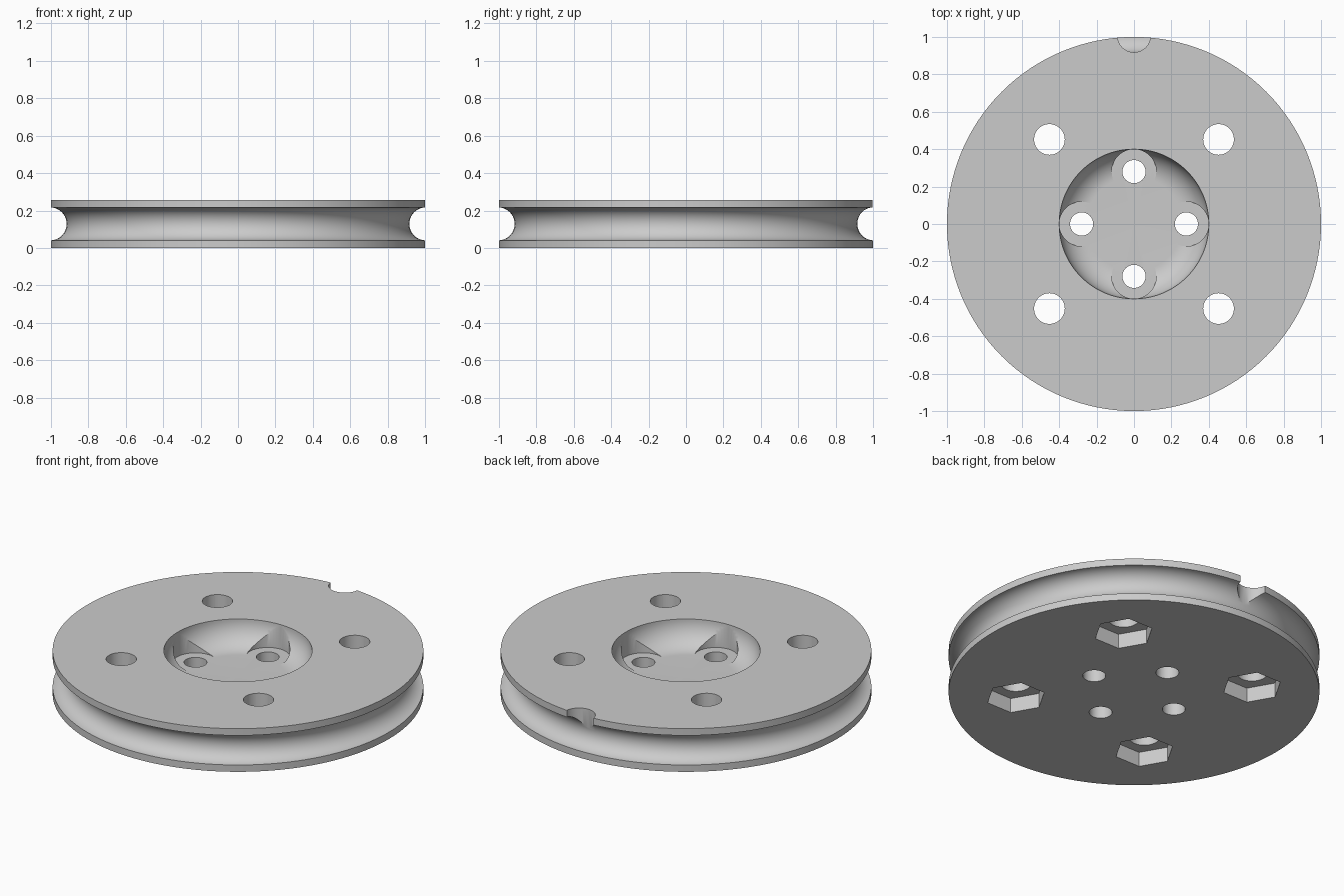
import bpy
import bmesh
from math import sin, cos, pi, radians
from mathutils import Matrix, Vector

cube = bpy.data.objects.get("Cube")
if cube:
    bpy.data.objects.remove(cube, do_unlink=True)

HEIGHT = 0.257
FLOOR = 0.111
BOWL = 0.4
MID = HEIGHT / 2

grey = bpy.data.materials.new("plain_grey")
grey.use_nodes = True
tone = (0.6, 0.6, 0.6, 1)
grey.diffuse_color = tone
grey.node_tree.nodes["Principled BSDF"].inputs["Base Color"].default_value = tone


def add_object(name, bm):
    mesh = bpy.data.meshes.new(name)
    bm.to_mesh(mesh)
    bm.free()
    mesh.materials.append(grey)
    obj = bpy.data.objects.new(name, mesh)
    bpy.context.collection.objects.link(obj)
    return obj


def arc(r, z, radius, start, end, steps):
    """Points (radius, height) along an arc, angles in degrees."""
    angles = [radians(start + (end - start) * i / steps) for i in range(steps + 1)]
    return [(r + radius * cos(a), z + radius * sin(a)) for a in angles]


def lathe(name, profile, steps):
    bm = bmesh.new()
    verts = [bm.verts.new((r, 0, z)) for r, z in profile]
    edges = [bm.edges.new(pair) for pair in zip(verts, verts[1:])]
    bmesh.ops.spin(bm, geom=verts + edges, cent=(0, 0, 0), axis=(0, 0, 1),
                   angle=2 * pi, steps=steps)
    bmesh.ops.remove_doubles(bm, verts=bm.verts, dist=1e-5)
    bmesh.ops.recalc_face_normals(bm, faces=bm.faces)
    return add_object(name, bm)


def cut(target, x, y, radius, bottom, top, sides=48):
    """Subtract an upright prism from the target."""
    bm = bmesh.new()
    place = Matrix.Translation(Vector((x, y, (bottom + top) / 2)))
    bmesh.ops.create_cone(bm, cap_ends=True, segments=sides, radius1=radius,
                          radius2=radius, depth=top - bottom, matrix=place)
    cutter = add_object("cutter", bm)
    cutter.hide_render = True
    mod = target.modifiers.new("cut", "BOOLEAN")
    mod.operation = "DIFFERENCE"
    mod.solver = "EXACT"
    mod.object = cutter
    bpy.context.view_layer.objects.active = target
    bpy.ops.object.modifier_apply(modifier=mod.name)
    bpy.data.objects.remove(cutter, do_unlink=True)


# Grooved disc with a rounded bowl in the top
fillet = HEIGHT - FLOOR
profile = [(0, 0), (1, 0)]
profile += arc(1.004, MID, 0.088, 267.4, 92.6, 24)
profile += [(1, HEIGHT)]
profile += arc(BOWL - fillet, HEIGHT, fillet, 0, -90, 16)
profile += [(0, FLOOR)]
pulley = lathe("grooved_pulley", profile, 128)

# Outer bolt holes with hexagonal nut pockets underneath
for x in (-0.452, 0.452):
    for y in (-0.452, 0.452):
        cut(pulley, x, y, 0.082, -0.1, 0.4)
        # the prism's first corner lies on the y axis for six sides, so turn it
        bm = bmesh.new()
        place = Matrix.Translation((x, y, 0)) @ Matrix.Rotation(pi / 6, 4, "Z")
        bmesh.ops.create_cone(bm, cap_ends=True, segments=6, radius1=0.162,
                              radius2=0.162, depth=0.174, matrix=place)
        pocket = add_object("nut_pocket_cutter", bm)
        pocket.hide_render = True
        mod = pulley.modifiers.new("nut_pocket", "BOOLEAN")
        mod.solver = "EXACT"
        mod.object = pocket
        bpy.context.view_layer.objects.active = pulley
        bpy.ops.object.modifier_apply(modifier=mod.name)
        bpy.data.objects.remove(pocket, do_unlink=True)

# Inner screw holes with flat seats cut into the bowl wall
for i in range(4):
    x, y = 0.28 * cos(i * pi / 2), 0.28 * sin(i * pi / 2)
    cut(pulley, x, y, 0.1195, FLOOR + 0.0005, 0.4)
    cut(pulley, x, y, 0.062, -0.1, 0.4)

# Cord notch through the upper flange at the back
cut(pulley, 0, 1.006, 0.088, MID, 0.4)

# Smooth curved walls, crisp rims
bpy.ops.object.select_all(action="DESELECT")
pulley.select_set(True)
bpy.context.view_layer.objects.active = pulley
bpy.ops.object.shade_smooth_by_angle(angle=radians(30))
